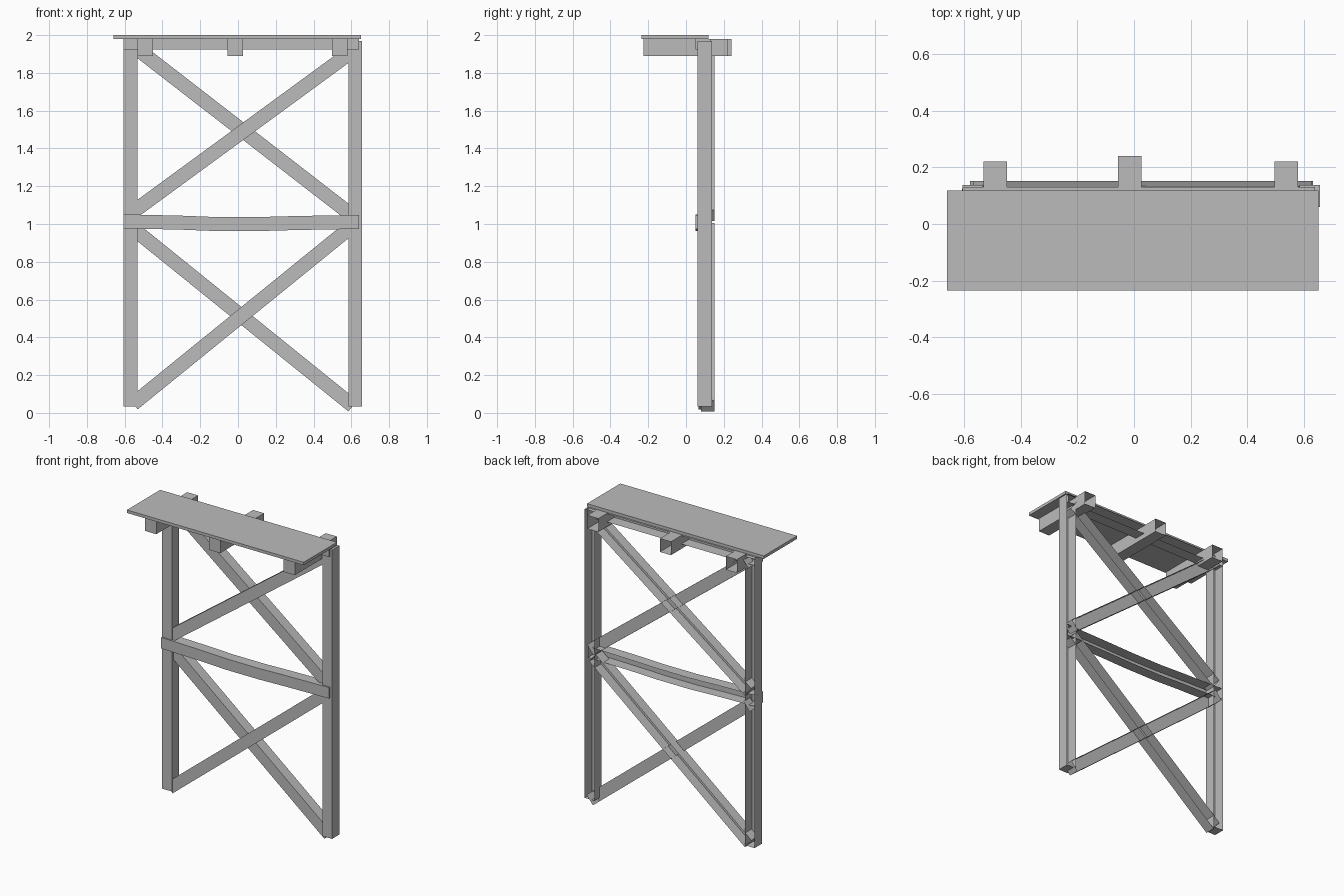
import bpy, bmesh
from mathutils import Vector

cube = bpy.data.objects.get("Cube")
if cube:
    bpy.data.objects.remove(cube, do_unlink=True)

grey = bpy.data.materials.new("plain grey")
grey.use_nodes = True
colour = (0.5, 0.5, 0.5, 1)
grey.diffuse_color = colour
grey.node_tree.nodes["Principled BSDF"].inputs["Base Color"].default_value = colour


def beam(name, path, width, front, back, open_back=True):
    """Sweep a rectangular section along an x-z path; the back may be left open."""
    pts = [Vector((x, 0, z)) for x, z in path]
    bm = bmesh.new()
    rings = []
    for i, p in enumerate(pts):
        along = (pts[min(i + 1, len(pts) - 1)] - pts[max(i - 1, 0)]).normalized()
        side = Vector((-along.z, 0, along.x)) * width / 2
        rings.append([bm.verts.new((q.x, y, q.z)) for q, y in
                      ((p - side, back), (p - side, front), (p + side, front), (p + side, back))])
    for a, b in zip(rings, rings[1:]):
        for j in range(3 if open_back else 4):
            k = (j + 1) % 4
            bm.faces.new((a[j], a[k], b[k], b[j]))
    bm.faces.new(rings[0])
    bm.faces.new(rings[-1][::-1])
    bmesh.ops.recalc_face_normals(bm, faces=bm.faces)
    # Keep the front web facing forwards
    bm.normal_update()
    web = min(bm.faces, key=lambda f: f.calc_center_median().y)
    if web.normal.y > 0:
        bmesh.ops.reverse_faces(bm, faces=bm.faces)
    mesh = bpy.data.meshes.new(name)
    bm.to_mesh(mesh)
    bm.free()
    mesh.materials.append(grey)
    obj = bpy.data.objects.new(name, mesh)
    bpy.context.collection.objects.link(obj)
    return obj


# Upright posts
for name, x in (("right_post", -0.569), ("left_post", 0.62)):
    beam(name, [(x, 0.033), (x, 1.97)], 0.072, 0.06, 0.137)

# Deck board
beam("deck", [(-0.66, 1.99), (0.652, 1.99)], 0.02, -0.235, 0.118, False)

# Joists under the deck
for name, x, back in (("right_joist", -0.49, 0.22), ("middle_joist", -0.015, 0.24),
                      ("left_joist", 0.538, 0.22)):
    beam(name, [(x - 0.041, 1.935), (x + 0.041, 1.935)], 0.09, -0.225, back)

# Top ledger and sagging middle rail
beam("top_ledger", [(-0.606, 1.951), (0.64, 1.951)], 0.056, 0.05, 0.13)
beam("middle_rail", [(-0.606, 1.014), (-0.3, 1.007), (-0.12, 1.0), (0.12, 1.0),
                     (0.3, 1.005), (0.64, 1.011)], 0.074, 0.05, 0.125)

# Crossed braces
beam("lower_front_brace", [(-0.555, 0.048), (0.6, 0.985)], 0.075, 0.065, 0.135)
beam("lower_back_brace", [(-0.555, 0.975), (0.608, 0.037)], 0.075, 0.08, 0.152)
beam("upper_front_brace", [(-0.555, 1.065), (0.6, 1.91)], 0.075, 0.065, 0.135)
beam("upper_back_brace", [(-0.545, 1.935), (0.605, 1.045)], 0.075, 0.08, 0.152)
